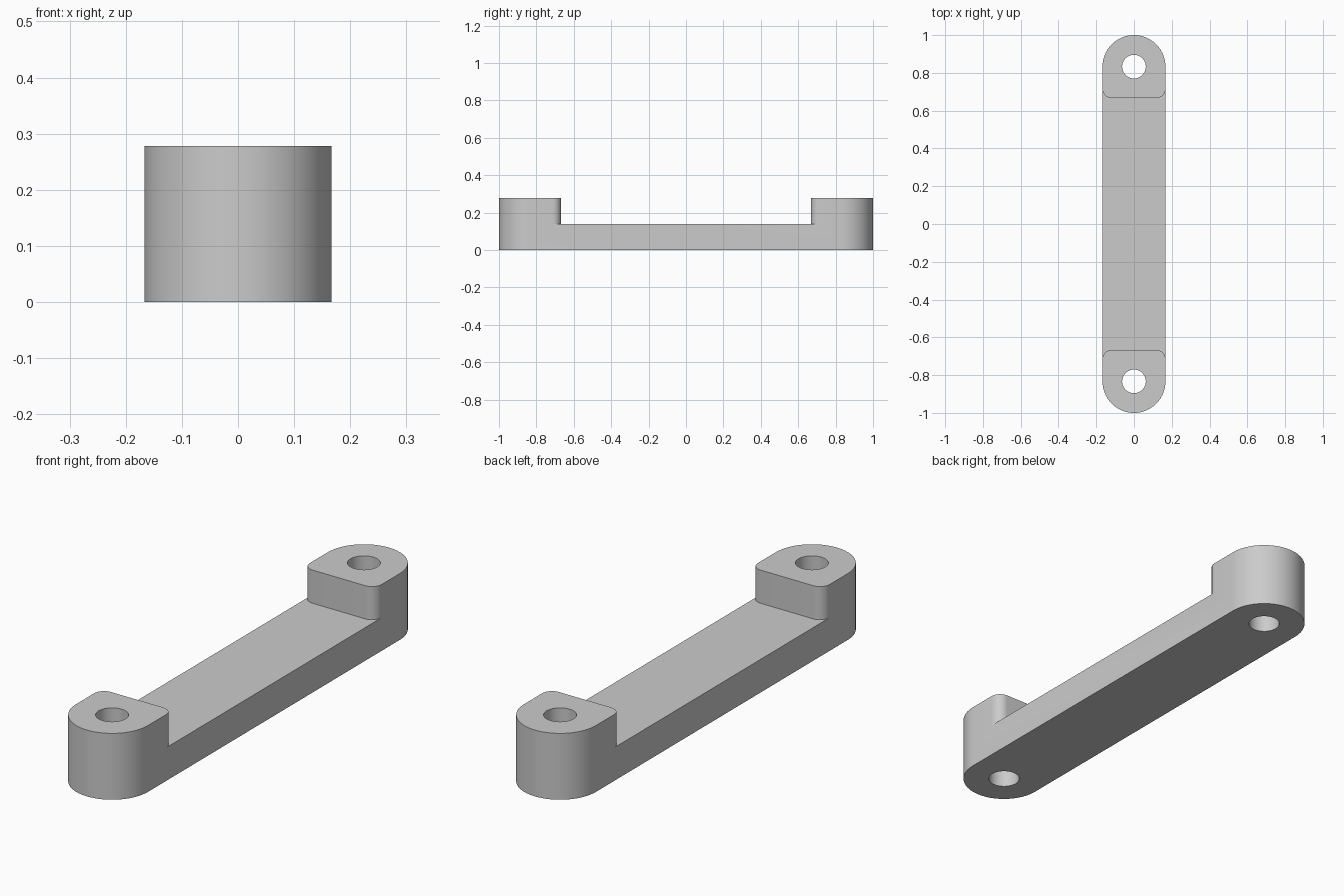
import bpy, bmesh
from math import sin, cos, pi, radians

if "Cube" in bpy.data.objects:
    bpy.data.objects.remove(bpy.data.objects["Cube"], do_unlink=True)

R = 1 / 6            # end radius, half the width
END = 1 - R          # centre of each rounded end
HEIGHT = 0.278
BAR_TOP = 0.139
HOLE_R = 0.0625
STEP_Y = 0.668       # inner face of the raised ends
FILLET = 0.045

grey = bpy.data.materials.new("light grey")
grey.use_nodes = True
colour = (0.6, 0.6, 0.6, 1)
grey.diffuse_color = colour
grey.node_tree.nodes["Principled BSDF"].inputs["Base Color"].default_value = colour


def arc(cx, cy, r, a0, a1, n):
    angles = [radians(a0 + (a1 - a0) * i / n) for i in range(n + 1)]
    return [(cx + r * cos(a), cy + r * sin(a)) for a in angles]


def prism(name, outline, z0, z1):
    """Extrude a counter-clockwise outline from z0 to z1."""
    bm = bmesh.new()
    base = bm.faces.new([bm.verts.new((x, y, z0)) for x, y in outline])
    top = bmesh.ops.extrude_face_region(bm, geom=[base], use_keep_orig=True)["geom"]
    bmesh.ops.translate(bm, vec=(0, 0, z1 - z0),
                        verts=[g for g in top if isinstance(g, bmesh.types.BMVert)])
    bmesh.ops.recalc_face_normals(bm, faces=bm.faces)
    mesh = bpy.data.meshes.new(name)
    bm.to_mesh(mesh)
    bm.free()
    mesh.materials.append(grey)
    obj = bpy.data.objects.new(name, mesh)
    bpy.context.collection.objects.link(obj)
    return obj


# Full-height bar with rounded ends
body = prism("handle_bar", arc(0, END, R, 0, 180, 48) + arc(0, -END, R, 180, 360, 48),
             0, HEIGHT)

# Recess between the raised ends, leaving their inner corners rounded
cx, cy = R - FILLET, STEP_Y + FILLET
quarter = [(0.3, cy)] + arc(cx, cy, FILLET, 0, -90, 12)
half = quarter + [(-x, y) for x, y in reversed(quarter)]
recess = prism("recess_cutter", half + [(-x, -y) for x, y in half], BAR_TOP, 0.4)

# Screw hole through each end
cutters = [recess]
for side, s in (("front", -1), ("back", 1)):
    cutters.append(prism(side + "_hole_cutter", arc(0, s * END, HOLE_R, 0, 352.5, 47),
                         -0.1, 0.4))

for cutter in cutters:
    mod = body.modifiers.new(cutter.name, "BOOLEAN")
    mod.operation = "DIFFERENCE"
    mod.solver = "EXACT"
    mod.object = cutter

# Apply the cuts and remove the cutters
bpy.context.view_layer.update()
graph = bpy.context.evaluated_depsgraph_get()
body_mesh = bpy.data.meshes.new_from_object(body.evaluated_get(graph))
body.modifiers.clear()
body.data = body_mesh
for cutter in cutters:
    bpy.data.objects.remove(cutter, do_unlink=True)

bpy.ops.object.select_all(action="DESELECT")
body.select_set(True)
bpy.context.view_layer.objects.active = body
bpy.ops.object.shade_smooth_by_angle(angle=radians(30))
